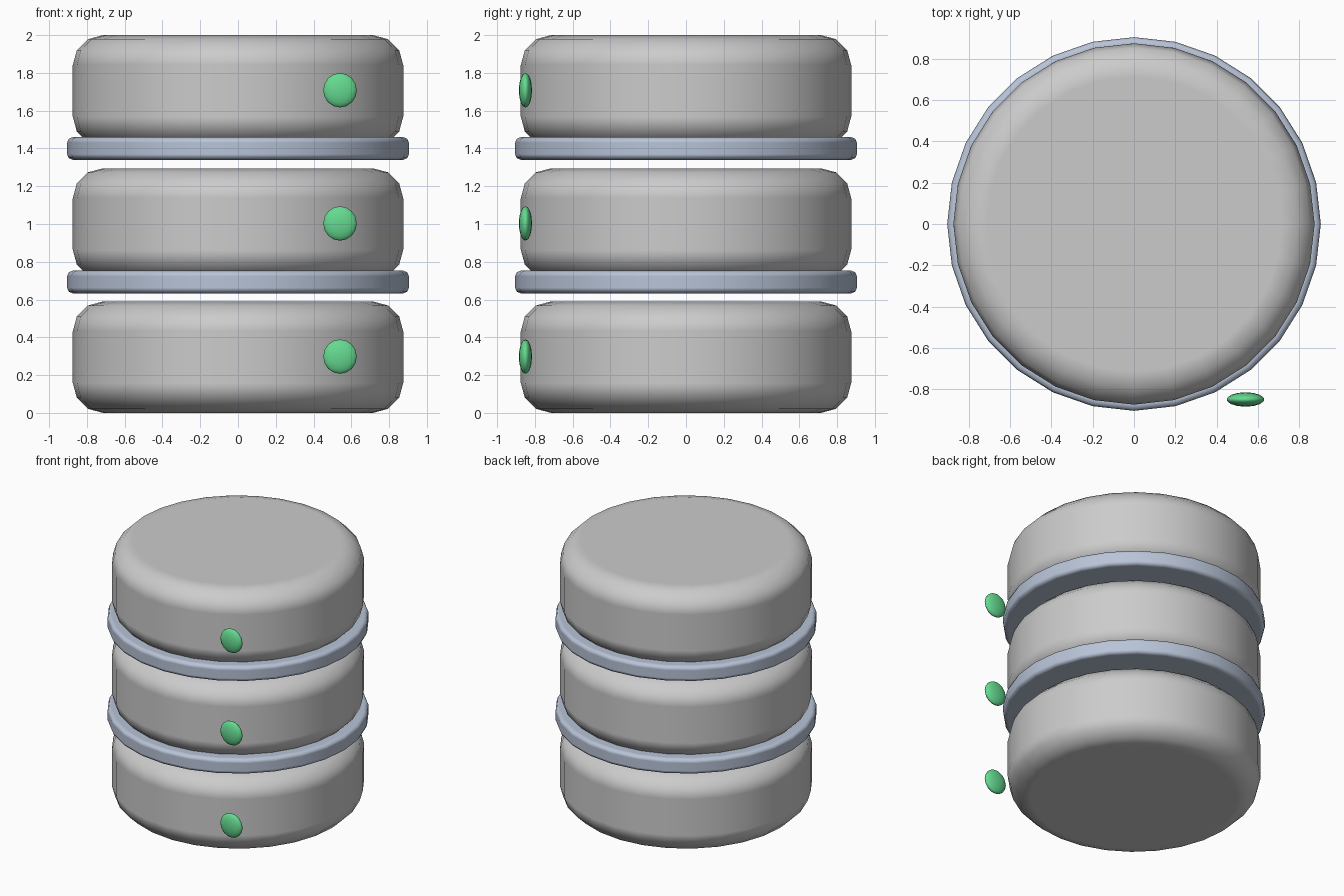
import bpy

if "Cube" in bpy.data.objects:
    bpy.data.objects.remove(bpy.data.objects["Cube"])

RING_BLUE = bpy.data.materials.new("ring_blue_grey")
RING_BLUE.diffuse_color = (0.48, 0.55, 0.68, 1)
RING_BLUE.use_nodes = True
RING_BLUE.node_tree.nodes["Principled BSDF"].inputs["Base Color"].default_value = RING_BLUE.diffuse_color
LIGHT_GREEN = bpy.data.materials.new("light_green")
LIGHT_GREEN.diffuse_color = (0.13, 0.70, 0.28, 1)
LIGHT_GREEN.use_nodes = True
LIGHT_GREEN.node_tree.nodes["Principled BSDF"].inputs["Base Color"].default_value = LIGHT_GREEN.diffuse_color


def rounded_disc(name, radius, height, z, bevel, segments, material=None):
    """28-sided cylinder with rounded rims, centred at height z."""
    bpy.ops.mesh.primitive_cylinder_add(vertices=28, radius=radius, depth=height,
                                        location=(0, 0, z))
    ob = bpy.context.object
    ob.name = name
    bpy.ops.object.shade_smooth()
    mod = ob.modifiers.new("rounded_rim", 'BEVEL')
    mod.width = bevel
    mod.segments = segments
    mod.limit_method = 'ANGLE'
    mod.harden_normals = True
    if material:
        ob.data.materials.append(material)
    return ob


def indicator(name, z):
    """Flattened round light on the front right."""
    bpy.ops.mesh.primitive_uv_sphere_add(segments=14, ring_count=8, radius=1,
                                         location=(0.54, -0.85, z))
    ob = bpy.context.object
    ob.name = name
    ob.scale = (0.091, 0.035, 0.091)
    bpy.ops.object.shade_smooth()
    ob.data.materials.append(LIGHT_GREEN)


# Three stacked drums, each with an indicator light
for i, z in enumerate((0.295, 1.0, 1.705)):
    rounded_disc(f"drum_{i + 1}", 0.875, 0.59, z, 0.16, 3)
    indicator(f"indicator_light_{i + 1}", z + 0.003)

# Separator bands between the drums
for i, z in enumerate((0.693, 1.4)):
    rounded_disc(f"separator_band_{i + 1}", 0.905, 0.12, z, 0.03, 2, RING_BLUE)
